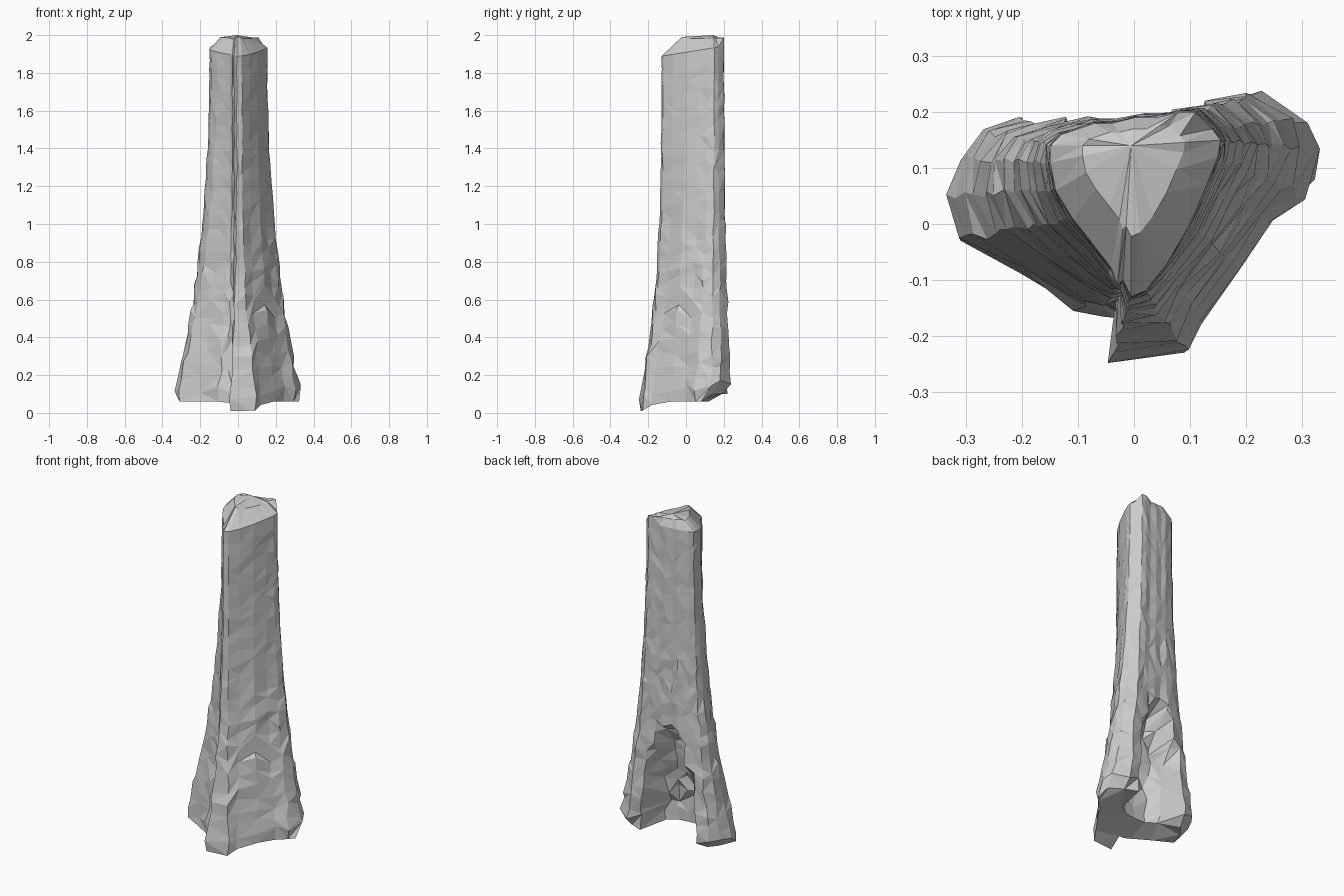
import bpy, bmesh, math, random
from mathutils import Vector

random.seed(4)
if "Cube" in bpy.data.objects:
    bpy.data.objects.remove(bpy.data.objects["Cube"], do_unlink=True)

HEIGHT = 2.0
RINGS = 28

# Matching outlines in hundredths, from the front crease round past +x
TOP_OUTLINE = [(-2, -10), (-.5, -13), (2, -12), (6, -7), (10, 0), (13, 7),
               (15, 12), (15.5, 15), (14, 17), (11, 20), (8, 20), (4, 19),
               (0, 19), (-4, 18), (-7, 18), (-10, 17), (-13, 16), (-15, 14),
               (-15, 11), (-14, 6), (-11, 1), (-7, -4), (-4, -8), (-3, -11)]
BASE_OUTLINE = [(-3, -16), (-4, -24), (9, -23), (12, -18), (19, -8), (24, 0),
                (30, 5), (33, 13), (31, 19), (23, 24), (15, 22), (11, 21),
                (5, 21), (-2, 20), (-9, 20), (-15, 20), (-20, 19), (-27, 17),
                (-32, 12), (-33, 5), (-31, -3), (-20, -9), (-10, -15), (-6, -16)]


def flare(z, base):
    """How far the trunk has spread; the front toe spreads lower down."""
    spread = min(1.0, 1.18 * (1 - z / HEIGHT) ** 2.4)
    return spread ** 1.5 if base.y < -0.15 else spread


def hollow_depth(x, z):
    """Depth of the arched hollow in the back of the trunk."""
    rise = z / 0.74
    if rise >= 1:
        return 0.0
    half_width = 0.16 * math.sqrt(1 - rise ** 2)
    inside = (half_width - abs(x + 0.02)) / 0.035
    return 0.22 * min(1.0, max(0.0, inside)) * (1 - 0.5 * rise ** 2)


def bottom_height(p):
    """Underside: the front toe reaches the ground, the back hangs higher."""
    if p.y < -0.15:
        return max(0.01, 0.06 + (p.y + 0.15) * 0.6)
    return 0.1 if p.y > 0.18 else 0.06


def rim_height(p):
    """The top rim slopes up to the back, highest at one corner."""
    corner = 0.045 if p.x > 0.07 and p.y > 0.18 else 0
    return 1.89 + 0.16 * (p.y + 0.12) + corner


def jitter(amount):
    return random.uniform(-amount, amount)


def trunk_point(index, step):
    top = Vector(TOP_OUTLINE[index]) / 100
    base = Vector(BASE_OUTLINE[index]) / 100
    low, high = bottom_height(base), rim_height(top)
    z = low + (high - low) * step / RINGS
    spread = flare(z, base)
    p = base.lerp(top, 1 - spread)
    # rough bark, stronger towards the base and inside the hollow
    rough = 0.003 + 0.007 * spread
    if 10 <= index <= 16:
        depth = hollow_depth(p.x, z)
        p.y -= depth
        rough += 0.04 * depth
    # rounded undersides of the side toes
    if step == 0 and abs(base.x) > 0.2 and base.y > 0:
        p.x *= 0.84 if base.x < 0 else 0.98
        p.y -= 0.05 if base.y > 0.1 else 0
    if step not in (0, RINGS):
        p += Vector((jitter(rough), jitter(rough)))
        z += jitter(0.025)
    return (p.x, p.y, z)


def make_material(name, colour):
    mat = bpy.data.materials.new(name)
    mat.use_nodes = True
    mat.diffuse_color = colour
    mat.node_tree.nodes["Principled BSDF"].inputs["Base Color"].default_value = colour
    return mat


def bridge(bm, lower, upper):
    """Triangles between two rings, with the diagonals mixed."""
    n = len(lower)
    for i in range(n):
        a, b, c, d = lower[i], lower[(i + 1) % n], upper[(i + 1) % n], upper[i]
        if random.random() < 0.5:
            bm.faces.new((a, b, c))
            bm.faces.new((a, c, d))
        else:
            bm.faces.new((a, b, d))
            bm.faces.new((b, c, d))


# Trunk walls
bm = bmesh.new()
count = len(TOP_OUTLINE)
rings = [[bm.verts.new(trunk_point(i, s)) for i in range(count)]
         for s in range(RINGS + 1)]
for lower, upper in zip(rings, rings[1:]):
    bridge(bm, lower, upper)

# Bevelled, nearly level top
crown_centre = Vector((-0.005, 0.14, HEIGHT))
crown = []
for v in rings[-1]:
    p = v.co.lerp(crown_centre, 0.4)
    p.z = 1.985 + jitter(0.006)
    crown.append(bm.verts.new(p))
bridge(bm, rings[-1], crown)
peak = bm.verts.new(crown_centre)
for i in range(count):
    bm.faces.new((crown[i], crown[(i + 1) % count], peak))

# Underside
underside = bm.faces.new(list(reversed(rings[0])))
bmesh.ops.triangulate(bm, faces=[underside])
bmesh.ops.recalc_face_normals(bm, faces=bm.faces[:])

mesh = bpy.data.meshes.new("trunk")
bm.to_mesh(mesh)
bm.free()
mesh.materials.append(make_material("stone grey", (0.6, 0.6, 0.6, 1.0)))
trunk = bpy.data.objects.new("trunk", mesh)
bpy.context.collection.objects.link(trunk)
